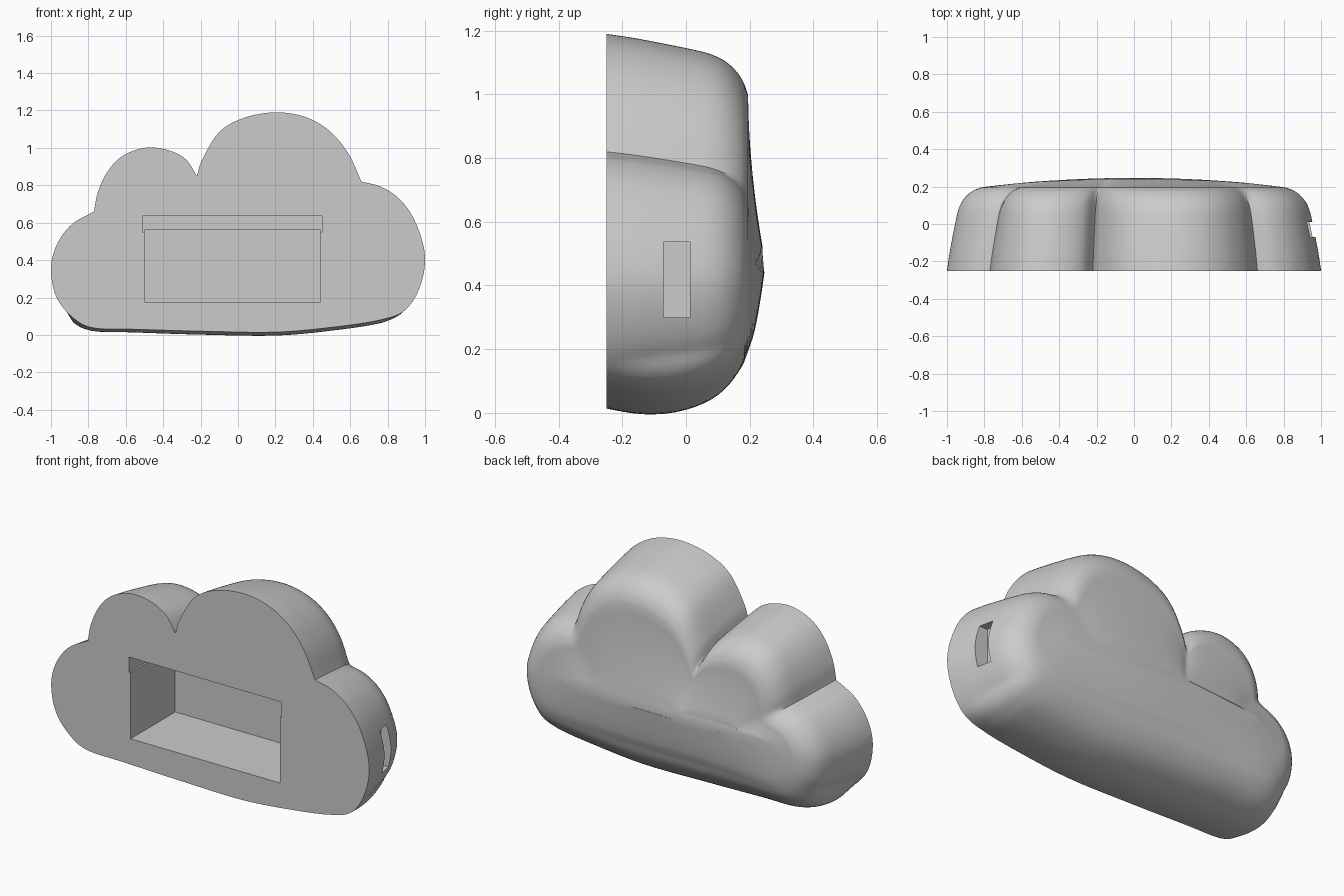
import bpy, bmesh, math
from mathutils import Vector

cube = bpy.data.objects.get("Cube")
if cube:
    bpy.data.objects.remove(cube, do_unlink=True)

grey = bpy.data.materials.new("light_grey")
grey.use_nodes = True
grey.diffuse_color = (0.6, 0.6, 0.6, 1)
grey.node_tree.nodes["Principled BSDF"].inputs["Base Color"].default_value = grey.diffuse_color

FRONT = -0.25


def spline(points, steps):
    """Smooth curve through the points, without the last point."""
    p = [Vector(q) for q in points]
    p = [2 * p[0] - p[1]] + p + [2 * p[-1] - p[-2]]
    result = []
    for a, b, c, d in zip(p, p[1:], p[2:], p[3:]):
        for k in range(steps):
            t = k / steps
            result.append(b + (c - a) * t / 2 + (a - b * 2.5 + c * 2 - d / 2) * t ** 2
                          + ((b - c) * 3 + d - a) * t ** 3 / 2)
    return result


def relax(ring, rounds):
    """Soften a closed ring so the creases fade out."""
    for _ in range(rounds):
        ring = [(ring[i - 1] + ring[i] * 2 + ring[(i + 1) % len(ring)]) / 4
                for i in range(len(ring))]
    return ring


# Cloud outline in x and z, one curve for each lobe between the creases
small_lobe = [(-.77, .66), (-.75, .76), (-.7, .87), (-.62, .955), (-.5, 1), (-.38, .99),
              (-.28, .94), (-.22, .85)]
big_lobe = [(-.22, .85), (-.19, .94), (-.1, 1.085), (.03, 1.16), (.2, 1.19), (.36, 1.165),
            (.49, 1.09), (.59, .97), (.66, .82)]
wide_lobe = [(.66, .82), (.77, .79), (.87, .72), (.95, .6), (1, .42), (.97, .25), (.89, .13),
             (.76, .08), (.52, .043), (.2, .015), (-.2, .02), (-.55, .03), (-.77, .037),
             (-.88, .09), (-.97, .2), (-1, .35), (-.97, .48), (-.89, .59), (-.77, .66)]
outline = [p for lobe in (small_lobe, big_lobe, wide_lobe) for p in spline(lobe, 8)]

# Side wall profile: inset from the outline, and y
wall = [(0, FRONT), (.012, -.17), (.025, -.1), (.045, 0), (.065, .08), (.095, .135),
        (.14, .175), (.19, .195)]
wall = spline(wall, 3) + [Vector(wall[-1])]
wall_inset, wall_y = wall[-1]


def spine_point(p):
    return Vector((p.x * .6, .47))


# Rings of the side wall, bulging a little under the base
rings = []
for inset, y in wall:
    ring = []
    for p in outline:
        low = min(1, max(0, (.16 - p.y) / .08))
        bulge = .05 * low * math.sin(math.pi * (y - FRONT) / (wall_y - FRONT))
        ring.append(p + (spine_point(p) - p).normalized() * (inset - bulge))
    ring = relax(ring, int(max(0, inset - .08) * 150))
    rings.append([(q.x, y, q.y) for q in ring])

# Rings of the gently domed back
for step in range(1, 10):
    f = step / 10
    ring, heights = [], []
    for p in outline:
        s = spine_point(p)
        edge = p + (s - p).normalized() * wall_inset
        ring.append(edge.lerp(s, f))
        top = .25 - .03 * (s.x / .6) ** 2
        heights.append(wall_y + (top - wall_y) * f ** (.6 + p.y))
    ring = relax(ring, 16 + step)
    rings.append([(q.x, y, q.y) for q, y in zip(ring, heights)])

# Loft the cloud body
bm = bmesh.new()
loops = [[bm.verts.new(co) for co in ring] for ring in rings]
for a, b in zip(loops, loops[1:]):
    for i in range(len(a)):
        bm.faces.new((a[i - 1], a[i], b[i], b[i - 1]))
bm.faces.new(loops[0])
bm.faces.new(loops[-1])
bmesh.ops.recalc_face_normals(bm, faces=bm.faces)
mesh = bpy.data.meshes.new("cloud_body")
bm.to_mesh(mesh)
bm.free()
mesh.materials.append(grey)
body = bpy.data.objects.new("cloud_body", mesh)
bpy.context.collection.objects.link(body)
bpy.ops.object.select_all(action='DESELECT')
body.select_set(True)
bpy.context.view_layer.objects.active = body


def cut_box(name, low, high):
    """Cut a box-shaped recess out of the body."""
    low, high = Vector(low), Vector(high)
    bm = bmesh.new()
    bmesh.ops.create_cube(bm, size=1)
    for v in bm.verts:
        v.co = (low + high) / 2 + v.co * (high - low)
    mesh = bpy.data.meshes.new(name)
    bm.to_mesh(mesh)
    bm.free()
    mesh.materials.append(grey)
    cutter = bpy.data.objects.new(name, mesh)
    cutter.hide_render = True
    bpy.context.collection.objects.link(cutter)
    mod = body.modifiers.new(name, 'BOOLEAN')
    mod.operation = 'DIFFERENCE'
    mod.solver = 'EXACT'
    mod.object = cutter
    bpy.ops.object.modifier_apply(modifier=name)
    bpy.data.objects.remove(cutter, do_unlink=True)


# Front pocket, its wider upper lip, and the slot in the left side
cut_box("pocket", (-.5, -.4, .175), (.44, .15, .56))
cut_box("pocket_lip", (-.51, -.4, .55), (.45, .14, .637))
cut_box("side_slot", (.89, -.07, .3), (1.2, .012, .537))

bpy.ops.object.shade_smooth_by_angle(angle=math.radians(35))
